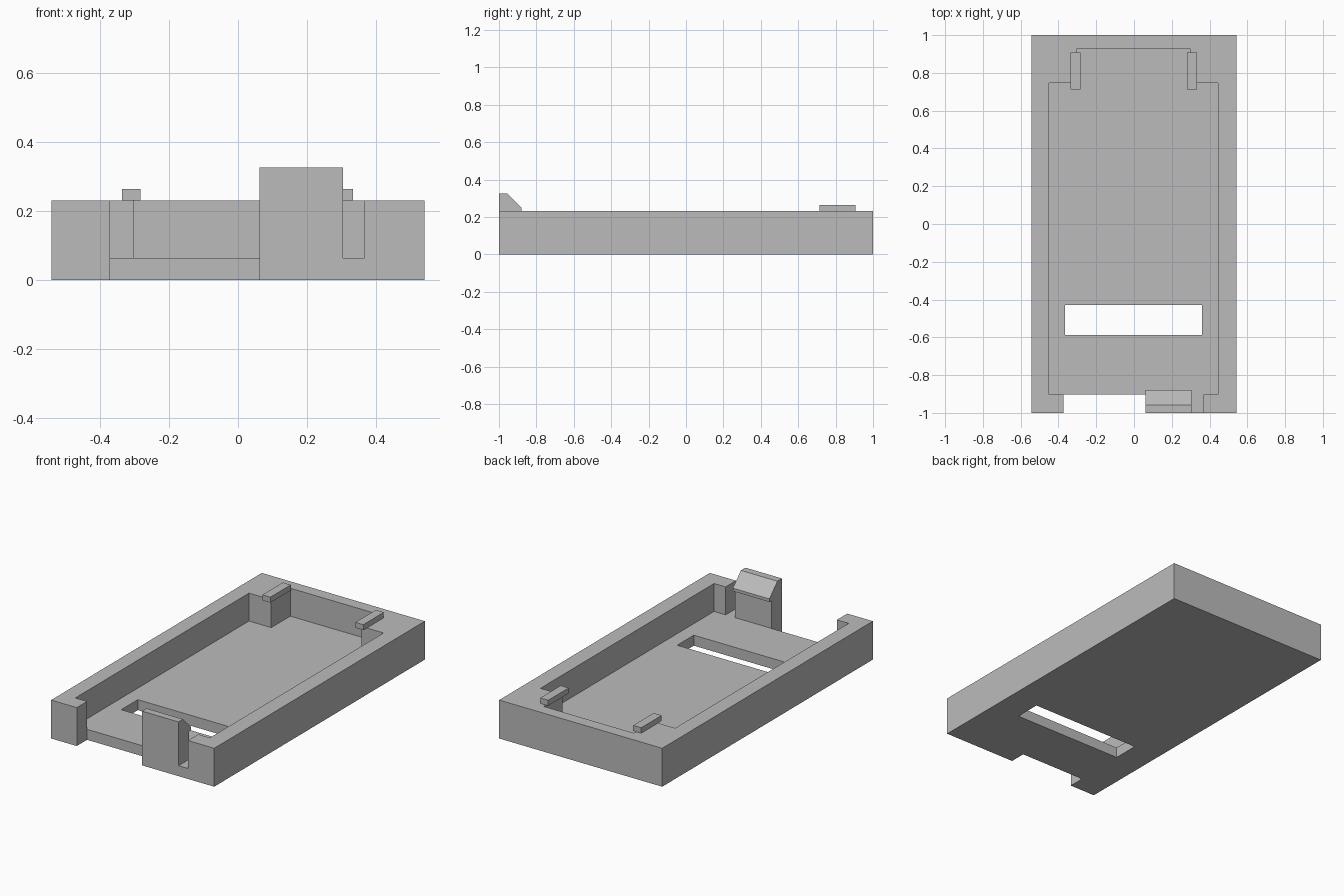
import bpy, bmesh
from mathutils import Vector

if "Cube" in bpy.data.objects:
    bpy.data.objects.remove(bpy.data.objects["Cube"], do_unlink=True)

grey = bpy.data.materials.new("light grey plastic")
grey.use_nodes = True
grey.diffuse_color = (0.5, 0.5, 0.5, 1)
grey.node_tree.nodes["Principled BSDF"].inputs["Base Color"].default_value = (0.5, 0.5, 0.5, 1)


def prism(name, outline, direction):
    """Extrude a closed outline of 3D points along a direction."""
    bm = bmesh.new()
    face = bm.faces.new([bm.verts.new(p) for p in outline])
    ext = bmesh.ops.extrude_face_region(bm, geom=[face])
    moved = [v for v in ext["geom"] if isinstance(v, bmesh.types.BMVert)]
    bmesh.ops.translate(bm, verts=moved, vec=Vector(direction))
    bmesh.ops.recalc_face_normals(bm, faces=bm.faces)
    mesh = bpy.data.meshes.new(name)
    bm.to_mesh(mesh)
    bm.free()
    mesh.materials.append(grey)
    obj = bpy.data.objects.new(name, mesh)
    bpy.context.collection.objects.link(obj)
    return obj


def box(name, x0, x1, y0, y1, z0, z1):
    corners = [(x0, y0, z0), (x1, y0, z0), (x1, y1, z0), (x0, y1, z0)]
    return prism(name, corners, (0, 0, z1 - z0))


def cut(target, cutter):
    cutter.hide_render = True
    mod = target.modifiers.new("cut", 'BOOLEAN')
    mod.operation = 'DIFFERENCE'
    mod.solver = 'EXACT'
    mod.object = cutter
    bpy.context.view_layer.objects.active = target
    bpy.ops.object.modifier_apply(modifier=mod.name)
    bpy.data.objects.remove(cutter, do_unlink=True)


FLOOR, RIM = 0.063, 0.231

# Tray body
tray = box("tray_body", -0.542, 0.542, -1, 1, 0, RIM)

# Cavity with a narrower rear recess and an opening through the front wall
cavity = [(-0.372, -1.1), (0.368, -1.1), (0.368, -0.902), (0.445, -0.902),
          (0.445, 0.747), (0.297, 0.747), (0.297, 0.928), (-0.302, 0.928),
          (-0.302, 0.747), (-0.45, 0.747), (-0.45, -0.902), (-0.372, -0.902)]
cut(tray, prism("cavity_cutter", [(x, y, FLOOR) for x, y in cavity], (0, 0, 0.4)))

# Slot through the floor and notch in the front edge
cut(tray, box("slot_cutter", -0.365, 0.36, -0.588, -0.43, -0.1, 0.15))
cut(tray, box("notch_cutter", -0.372, 0.062, -1.1, -0.902, -0.1, 0.15))

# Front clip with a sloped hook leaning over the cavity
hook = [(-1, FLOOR), (-0.902, FLOOR), (-0.902, RIM), (-0.88, RIM),
        (-0.88, 0.249), (-0.957, 0.326), (-1, 0.326)]
prism("front_clip", [(0.062, y, z) for y, z in hook], (0.243, 0, 0))

# Rear retaining tabs on the rim
for name, x in (("right_rear_tab", -0.337), ("left_rear_tab", 0.281)):
    box(name, x, x + 0.053, 0.713, 0.907, RIM, 0.264)
